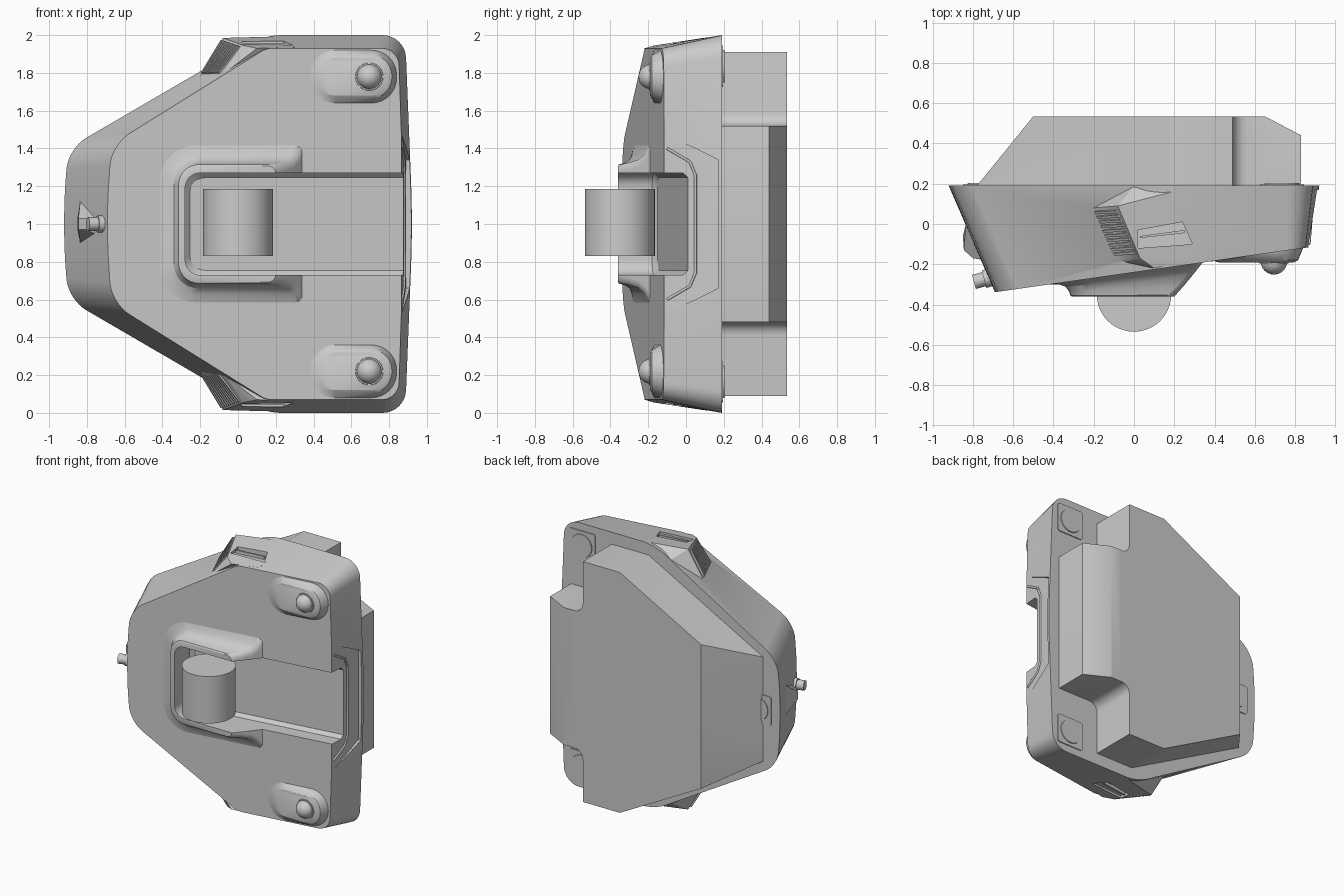
import bpy, bmesh, math
from mathutils import Vector

if "Cube" in bpy.data.objects:
    bpy.data.objects.remove(bpy.data.objects["Cube"])


def finish(bm, name, angle=30):
    bmesh.ops.recalc_face_normals(bm, faces=bm.faces)
    me = bpy.data.meshes.new(name)
    bm.to_mesh(me)
    bm.free()
    ob = bpy.data.objects.new(name, me)
    bpy.context.collection.objects.link(ob)
    smooth(ob, angle)
    return ob


def smooth(ob, angle=30):
    bpy.ops.object.select_all(action='DESELECT')
    ob.select_set(True)
    bpy.context.view_layer.objects.active = ob
    bpy.ops.object.shade_smooth_by_angle(angle=math.radians(angle))


def loft(name, loops):
    bm = bmesh.new()
    rows = [[bm.verts.new(p) for p in lp] for lp in loops]
    n = len(rows[0])
    for a, b in zip(rows, rows[1:]):
        for i in range(n):
            bm.faces.new((a[i], a[(i + 1) % n], b[(i + 1) % n], b[i]))
    bm.faces.new(rows[0])
    bm.faces.new(rows[-1])
    return finish(bm, name)


def hull(name, pts):
    bm = bmesh.new()
    for p in pts:
        bm.verts.new(p)
    bmesh.ops.convex_hull(bm, input=bm.verts)
    bmesh.ops.dissolve_limit(bm, angle_limit=0.01, verts=bm.verts, edges=bm.edges)
    return finish(bm, name)


def cyl(name, r, a, b, seg=48, r2=None):
    a, b = Vector(a), Vector(b)
    bm = bmesh.new()
    bmesh.ops.create_cone(bm, cap_ends=True, segments=seg, radius1=r,
                          radius2=r if r2 is None else r2, depth=(b - a).length)
    q = (b - a).to_track_quat('Z', 'Y')
    for v in bm.verts:
        v.co = q @ v.co + (a + b) / 2
    return finish(bm, name)


def rounded(corners, seg=8):
    """corners: (x, z, tangent length) -> outline with rounded corners"""
    out, n = [], len(corners)
    for i, (x, z, d) in enumerate(corners):
        p = Vector((x, z))
        a = p + (Vector(corners[i - 1][:2]) - p).normalized() * d
        b = p + (Vector(corners[(i + 1) % n][:2]) - p).normalized() * d
        c1, c2 = a.lerp(p, 0.56), b.lerp(p, 0.56)
        for k in range(seg + 1):
            t = k / seg
            u = 1 - t
            out.append(a * u**3 + c1 * 3 * u * u * t + c2 * 3 * u * t * t + b * t**3)
    return out


def rect(x0, x1, z0, z1, d, d2=None):
    d2 = d if d2 is None else d2
    return rounded([(x0, z0, d), (x1, z0, d2), (x1, z1, d2), (x0, z1, d)])


def sym(half):
    """mirror an upper half outline (first and last points on z = 1)"""
    return half + [(x, 2 - z, d) for x, z, d in reversed(half[1:-1])]


def boolean(ob, cutter, op='DIFFERENCE', keep=False):
    m = ob.modifiers.new("cut", 'BOOLEAN')
    m.operation, m.solver, m.object = op, 'EXACT', cutter
    bpy.context.view_layer.objects.active = ob
    bpy.ops.object.modifier_apply(modifier=m.name)
    if not keep:
        bpy.data.objects.remove(cutter, do_unlink=True)


def flip(pts, s):
    return [Vector((x, y, 1 + s * (z - 1))) for x, y, z in pts]


def plane(x):
    return -0.34 + 0.143 * (x + 0.70)   # slanted front face


def at(outline, f):
    return [(p.x, f(p.x), p.y) for p in outline]


# main shell
back = rounded(sym([(-0.93, 1, 0.22), (-0.90, 1.40, 0.11), (0.13, 2, 0.1),
                    (0.885, 2, 0.12), (0.925, 1, 0.2)]))
front = rounded(sym([(-0.70, 1, 0.22), (-0.67, 1.42, 0.11), (0.15, 1.93, 0.03),
                     (0.85, 1.93, 0.09), (0.88, 1, 0.2)]))
body = loft("body_shell", [at(back, lambda x: 0.19), at(front, plane)])

# corner handle blocks and grip slots
for s in (1, -1):
    block = hull("handle", flip([(0, .188, 1.92), (0.3, .188, 1.995), (0.3, -.17, 1.936),
                                 (-.08, .09, 1.985), (0.03, -.17, 1.945), (0.1, -.22, 1.93),
                                 (-.2, .08, 1.785), (-.09, -.18, 1.785), (0.3, 0, 1.7)], s))
    boolean(body, block, 'UNION')
    slot = hull("slot", flip([(x + dx, y, z) for z in (1.935, 2.1) for x, y, dx in
                              ((0.0, -.03, .02), (0.02, -.12, 0), (0.29, -.10, 0), (0.24, .01, 0))], s))
    boolean(body, slot)
    hull("grip_bar", flip([(x, y, z) for z in (1.92, 1.958) for x, y in
                           ((0.03, -.06), (0.03, -.07), (0.25, -.03), (0.25, -.045))], s))

# open bay in the front face
def bay_loop(i, f):
    return at(rect(-0.28 + i, 1.1, 0.73 + i, 1.27 - i, 0.08, 0.001), f)
bay = loft("bay_cutter", [bay_loop(0, lambda x: plane(x) - 0.5),
                          bay_loop(0, lambda x: plane(x) + 0.10),
                          bay_loop(0.025, lambda x: plane(x) + 0.125)])
bay.hide_render = True
boolean(body, bay, keep=True)

# flared recess in the right side
side = [(-0.3, 1.57), (0.10, 1.375), (0.17, 1.34)]
side += [(y, 2 - z) for y, z in side]
boolean(body, hull("side_cutter", [(x, y, z) for y, z in side
                                   for x in (0.875 + 0.08 * y, 1.1)]))
smooth(body)

# raised collar round the bay
loops = []
for d, h in ((0.11, -0.15), (0.10, 0.0), (0.055, 0.12), (0.025, 0.32), (0.008, 0.65), (0, 0.95), (-0.008, 1)):
    o = rect(-0.315 - d, 0.20 + 0.14 * (1 - h), 0.685 - d, 1.315 + d, 0.11 + d * 0.8, 0.04)
    loops.append(at(o, lambda x: plane(x) * (1 - h) - 0.36 * h))
collar = loft("bay_collar", loops)
boolean(collar, bay)
smooth(collar)

# roller lying in the bay
cyl("roller", 0.185, (0, -0.35, 0.83), (0, -0.35, 1.185), 48)

# lip at the open end of the bay
cu = bpy.data.curves.new("bay_end_lip", 'CURVE')
cu.dimensions, cu.bevel_depth, cu.bevel_resolution = '3D', 0.008, 1
path = [(-.10, 1.40), (.02, 1.33), (.05, 1.26), (.05, .74), (.02, .67), (-.10, .60)]
sp = cu.splines.new('POLY')
sp.points.add(len(path) - 1)
for pt, (y, z) in zip(sp.points, path):
    pt.co = (0.877 + 0.08 * y, y, z, 1)
bpy.context.collection.objects.link(bpy.data.objects.new("bay_end_lip", cu))

for s in (1, -1):
    # raised pad with ball
    zc = 1 + s * 0.78
    loft("ball_pad", [at(rect(0.37, 0.845, zc - .14, zc + .14, .135), lambda x: plane(x) + .02),
                      at(rect(0.38, 0.84, zc - .14, zc + .14, .135), plane),
                      at(rect(0.40, 0.815, zc - .115, zc + .115, .112), lambda x: min(-.18, plane(x) - .002)),
                      at(rect(0.42, 0.795, zc - .10, zc + .10, .098), lambda x: -.19)])
    cyl("ball_ring", 0.078, (0.695, -0.17, zc), (0.695, -0.197, zc), 32, 0.072)
    bm = bmesh.new()
    bmesh.ops.create_uvsphere(bm, u_segments=32, v_segments=16, radius=0.066)
    bmesh.ops.translate(bm, verts=bm.verts, vec=(0.695, -0.185, zc))
    finish(bm, "ball", 60)

    # vent slats on the handle block
    lo = flip([(-.19, .07, 1.795), (-.09, -.16, 1.795)], s)
    hi = flip([(-.085, .075, 1.97), (0.02, -.15, 1.935)], s)
    e = lo[1] - lo[0]
    nrm = e.cross(hi[0] - lo[0]).normalized()
    if nrm.x > 0:
        nrm = -nrm
    for k in range(10):
        t = (k + 0.5) / 10
        pts = [lo[0].lerp(lo[1], t), hi[0].lerp(hi[1], t)]
        hull("vent_slat", [p + e * w + nrm * h for p in pts
                           for w in (-.028, .028) for h in (-.02, .012)])

# rear housing
def housing_loop(y, left, right):
    z = 1.545 + (left + 0.5) * 0.54
    up = [(left, z, .001), (0.18, 1.91, .001), (0.49, 1.91, .001),
          (0.49, 1.52, .07), (right, 1.52, .001)]
    o = rounded(up + [(x, 2 - zz, d) for x, zz, d in reversed(up)], 6)
    return at(o, lambda x: y)
housing = loft("rear_housing", [housing_loop(0.18, -0.788, 0.83),
                                housing_loop(0.44, -0.577, 0.83),
                                housing_loop(0.535, -0.5, 0.65)])
boolean(housing, cyl("scoop", 0.26, (-0.76, 0.1, 1), (-0.76, 0.7, 1), 64))
smooth(housing)

# rear foot plates
for x, z in ((-0.74, 1), (0.735, 0.165), (0.735, 1.835)):
    loft("foot_plate", [at(rect(x - .11, x + .11, z - .11, z + .11, .02), lambda _: y)
                        for y in (0.18, 0.197)])
    cyl("foot_disc", 0.09, (x, 0.185, z), (x, 0.203, z), 40, 0.085)

# knob and its hood on the left end
cyl("knob", 0.036, (-0.70, -0.262, 1), (-0.795, -0.288, 1), 24)
cyl("knob_collar", 0.045, (-0.70, -0.262, 1), (-0.745, -0.274, 1), 24)
hull("knob_hood", [(-.835, 0, 1.12), (-.835, 0, .90), (-.85, -.06, 1.03), (-.85, -.06, .97),
                   (-.845, -.13, 1.03), (-.845, -.13, .97), (-.80, -.17, 1.03), (-.80, -.17, .97),
                   (-.74, -.18, 1.04), (-.74, -.18, .94)])
